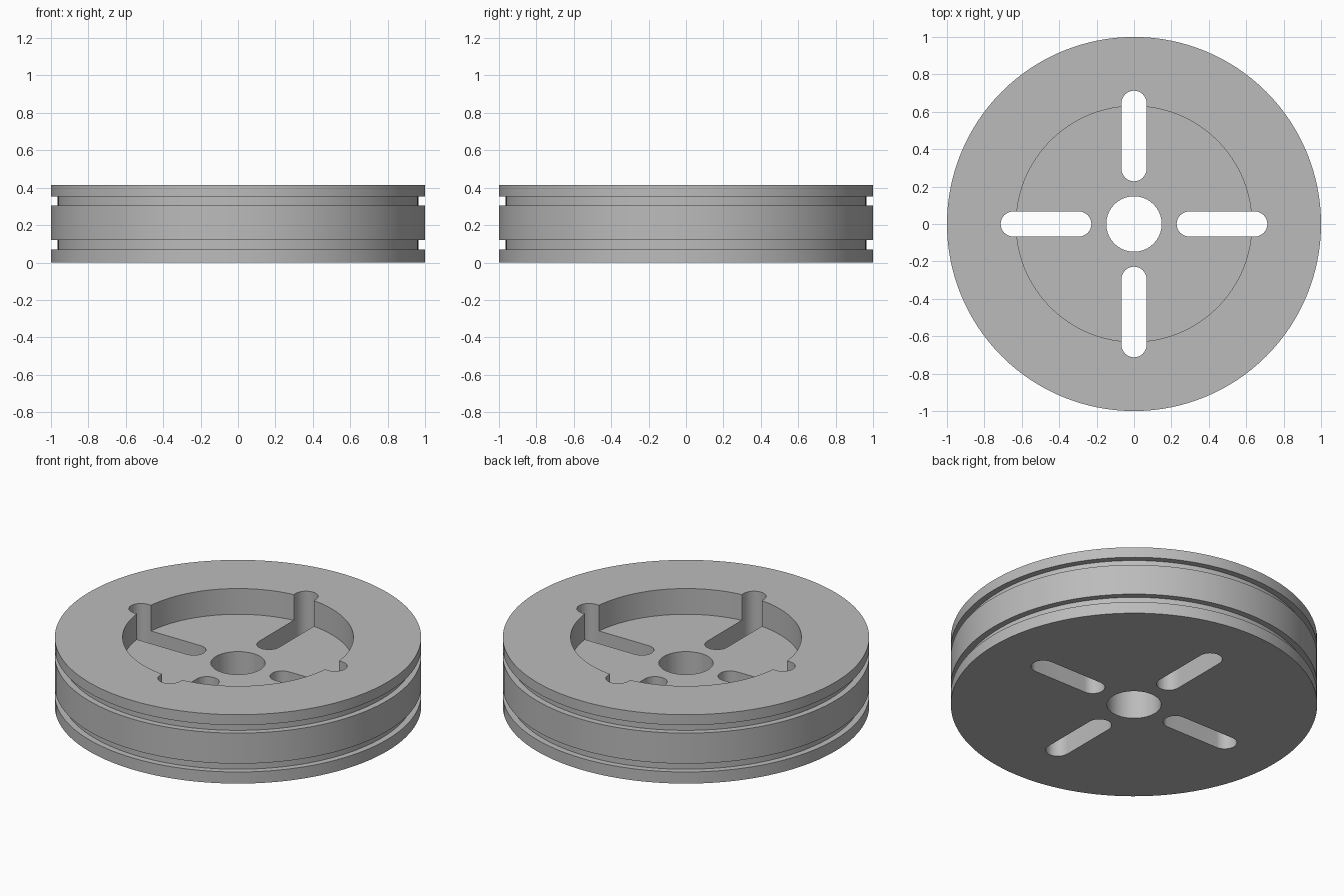
import bpy, bmesh, math

SEGMENTS = 128
HEIGHT = 0.415
FLOOR = 0.26          # pocket floor level
POCKET_R, BORE_R = 0.63, 0.148
SLOT_IN, SLOT_OUT, SLOT_R = 0.228, 0.713, 0.067

cube = bpy.data.objects.get("Cube")
if cube:
    bpy.data.objects.remove(cube, do_unlink=True)

metal = bpy.data.materials.new("grey_metal")
metal.use_nodes = True
colour = (0.5, 0.5, 0.5, 1)
metal.diffuse_color = colour
metal.node_tree.nodes["Principled BSDF"].inputs["Base Color"].default_value = colour


def make_object(name, bm):
    bmesh.ops.recalc_face_normals(bm, faces=bm.faces)
    mesh = bpy.data.meshes.new(name)
    bm.to_mesh(mesh)
    bm.free()
    mesh.materials.append(metal)
    obj = bpy.data.objects.new(name, mesh)
    bpy.context.collection.objects.link(obj)
    return obj


def lathe(name, profile):
    """Revolve a closed (radius, height) profile around z."""
    bm = bmesh.new()
    verts = [bm.verts.new((r, 0, z)) for r, z in profile]
    edges = [bm.edges.new((v, verts[i - 1])) for i, v in enumerate(verts)]
    bmesh.ops.spin(bm, geom=verts + edges, cent=(0, 0, 0), axis=(0, 0, 1),
                   angle=math.tau, steps=SEGMENTS, use_merge=True)
    bmesh.ops.remove_doubles(bm, verts=bm.verts, dist=1e-5)
    return make_object(name, bm)


def slot_cutter(name, angle):
    """Round-ended bar reaching through the full height."""
    bm = bmesh.new()
    steps = 16
    outline = []
    for centre, start in ((SLOT_OUT - SLOT_R, -math.pi / 2),
                          (SLOT_IN + SLOT_R, math.pi / 2)):
        for i in range(steps + 1):
            a = start + math.pi * i / steps
            x, y = centre + SLOT_R * math.cos(a), SLOT_R * math.sin(a)
            outline.append(bm.verts.new((
                x * math.cos(angle) - y * math.sin(angle),
                x * math.sin(angle) + y * math.cos(angle), -0.1)))
    face = bm.faces.new(outline)
    top = bmesh.ops.extrude_face_region(bm, geom=[face])["geom"]
    bmesh.ops.translate(bm, vec=(0, 0, HEIGHT + 0.2),
                        verts=[v for v in top if isinstance(v, bmesh.types.BMVert)])
    cutter = make_object(name, bm)
    cutter.hide_render = True
    return cutter


# Disc body: bore, plain underside, two ring grooves, recessed pocket
GROOVE_R = 0.964
profile = [(BORE_R, 0), (1, 0)]
for low, high in ((0.07, 0.12), (0.304, 0.352)):
    profile += [(1, low), (GROOVE_R, low), (GROOVE_R, high), (1, high)]
profile += [(1, HEIGHT), (POCKET_R, HEIGHT), (POCKET_R, FLOOR), (BORE_R, FLOOR)]
disc = lathe("grooved_disc", profile)

# Four radial slots
bpy.context.view_layer.objects.active = disc
for i in range(4):
    cutter = slot_cutter("slot_cutter", i * math.pi / 2)
    cut = disc.modifiers.new("slot", "BOOLEAN")
    cut.operation, cut.solver, cut.object = "DIFFERENCE", "EXACT", cutter
    bpy.ops.object.modifier_apply(modifier=cut.name)
    bpy.data.objects.remove(cutter, do_unlink=True)

# Smooth curved walls, crisp rims
bpy.ops.object.select_all(action="DESELECT")
disc.select_set(True)
bpy.ops.object.shade_smooth_by_angle(angle=math.radians(30))
